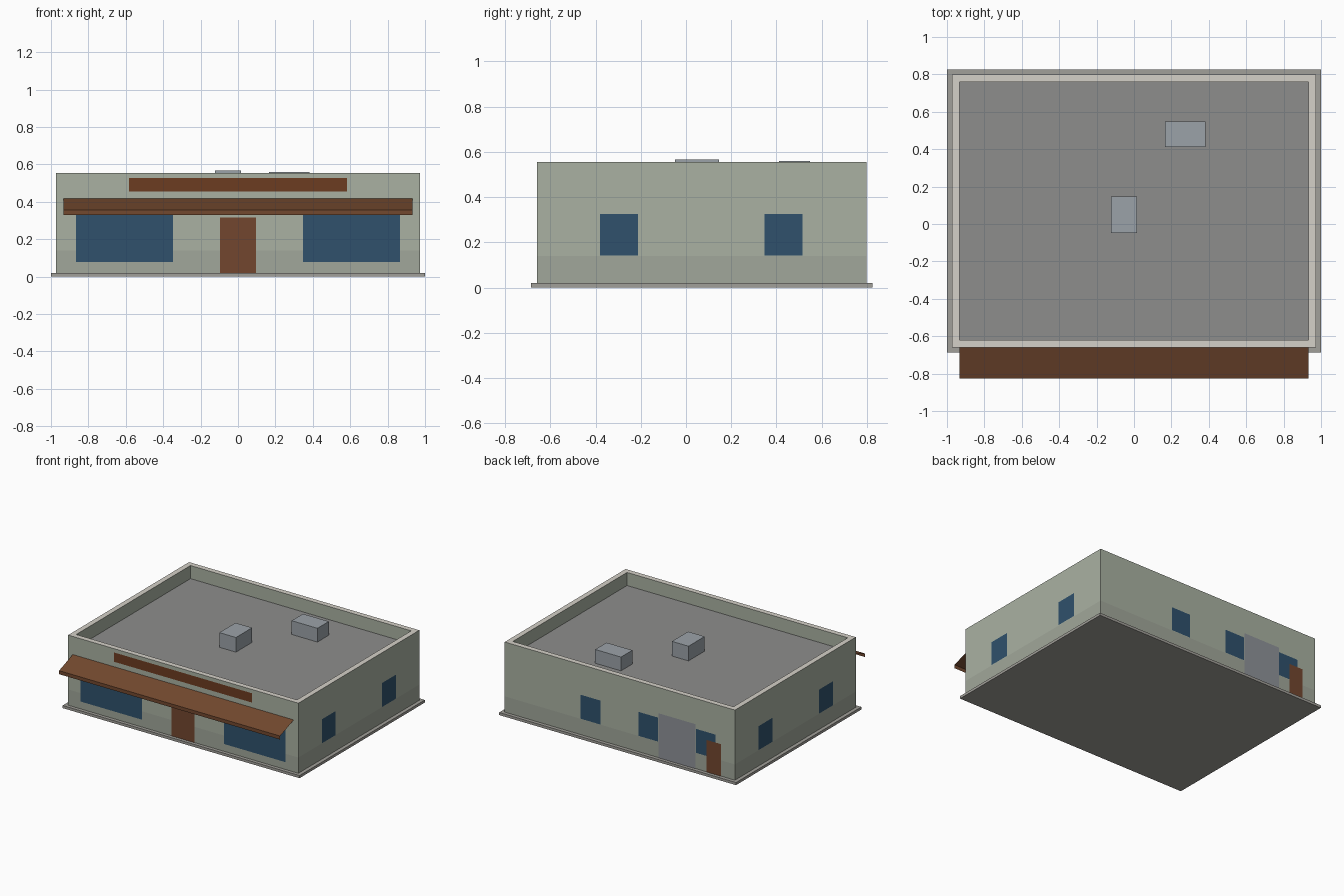
import bpy

if "Cube" in bpy.data.objects:
    bpy.data.objects.remove(bpy.data.objects["Cube"])

X, Y0, Y1 = 0.972, -0.66, 0.798      # outer wall faces
DECK, TOP = 0.455, 0.555


def material(name, rgb):
    m = bpy.data.materials.new(name)
    m.diffuse_color = [(c / 255) ** 2.2 for c in rgb] + [1]
    m.use_nodes = True
    m.node_tree.nodes["Principled BSDF"].inputs["Base Color"].default_value = m.diffuse_color
    return m


WALL = material("pale_green_wall", (168, 176, 161))
BASE = material("grey_green_base", (160, 166, 153))
COPING = material("coping_stone", (212, 208, 199))
SLAB = material("slab_concrete", (160, 158, 152))
ROOF = material("roof_grey", (140, 140, 139))
METAL = material("unit_metal", (154, 161, 167))
GLASS = material("blue_glass", (51, 82, 108))
BROWN = material("brown_door", (114, 72, 50))
SIGN = material("brown_board", (108, 62, 38))
AWNING = material("brown_awning", (114, 74, 50))
SHUTTER = material("shutter_grey", (142, 145, 151))


def mesh(name, verts, faces, mat):
    me = bpy.data.meshes.new(name)
    me.from_pydata(verts, [], faces)
    me.materials.append(mat)
    ob = bpy.data.objects.new(name, me)
    bpy.context.collection.objects.link(ob)
    return ob


def rings(name, steps, mat, cap=False):
    """Bridge rectangles that follow the wall outline; steps are (inset, z)."""
    v, f = [], []
    for d, z in steps:
        v += [(-X + d, Y0 + d, z), (X - d, Y0 + d, z),
              (X - d, Y1 - d, z), (-X + d, Y1 - d, z)]
    for i in range(len(steps) - 1):
        for k in range(4):
            n = (k + 1) % 4
            f.append((i * 4 + k, i * 4 + n, i * 4 + 4 + n, i * 4 + 4 + k))
    if cap:
        f.append(tuple(range(len(v) - 4, len(v))))
    return mesh(name, v, f, mat)


def box(name, x0, x1, y0, y1, z0, z1, mat):
    bpy.ops.mesh.primitive_cube_add(
        size=1, location=((x0 + x1) / 2, (y0 + y1) / 2, (z0 + z1) / 2))
    ob = bpy.context.object
    ob.name = name
    ob.scale = (x1 - x0, y1 - y0, z1 - z0)
    ob.data.materials.append(mat)
    return ob


def panel(name, side, a0, a1, z0, z1, mat, off=0.002):
    """Flat panel just proud of one wall."""
    pts = [(a0, z0), (a1, z0), (a1, z1), (a0, z1)]
    if side in ("back", "left"):
        pts.reverse()
    if side in ("front", "back"):
        y = Y0 - off if side == "front" else Y1 + off
        v = [(a, y, z) for a, z in pts]
    else:
        x = X + off if side == "right" else -X - off
        v = [(x, a, z) for a, z in pts]
    return mesh(name, v, [(0, 1, 2, 3)], mat)


# Shell: slab, lower wall band, walls, parapet, roof deck
box("floor_slab", -1, 1, -0.686, 0.825, 0, 0.02, SLAB)
rings("wall_base_band", [(0, 0.02), (0, 0.14)], BASE)
rings("walls", [(0, 0.14), (0, TOP)], WALL)
rings("parapet_coping", [(0, TOP), (0.04, TOP)], COPING)
rings("parapet_inside", [(0.04, TOP), (0.04, DECK)], WALL)
rings("roof_deck", [(0.04, DECK)], ROOF, cap=True)

# Rooftop units
box("roof_unit_centre", -0.124, 0.016, -0.048, 0.147, DECK, 0.567, METAL)
box("roof_unit_back", 0.165, 0.383, 0.411, 0.548, DECK, 0.56, METAL)

# Front: shop windows, door, sign board
for s, a, b in (("left", -0.865, -0.347), ("right", 0.347, 0.865)):
    panel("shop_window_" + s, "front", a, b, 0.077, 0.335, GLASS)
panel("front_door", "front", -0.097, 0.097, 0.02, 0.315, BROWN)
panel("sign_board", "front", -0.583, 0.583, 0.456, 0.527, SIGN)

# Awning: sloping sheet with a short front drop
profile = [(-0.825, 0.33), (-0.825, 0.357), (Y0, 0.417)]
mesh("awning", [(x, y, z) for y, z in profile for x in (-0.933, 0.933)],
     [(0, 1, 3, 2), (2, 3, 5, 4)], AWNING)

# Side windows, same on both sides
for side in ("left", "right"):
    for pos, a in (("front", -0.38), ("back", 0.348)):
        panel(f"{side}_window_{pos}", side, a, a + 0.167, 0.142, 0.325, GLASS)

# Back: windows, shutter, service door
for i, a in enumerate((0.162, -0.324, -0.81)):
    panel(f"back_window_{i + 1}", "back", a, a + 0.167, 0.142, 0.325, GLASS)
panel("back_shutter", "back", -0.642, -0.328, 0.02, 0.36, SHUTTER, 0.003)
panel("service_door", "back", -0.855, -0.735, 0.02, 0.265, BROWN, 0.003)
